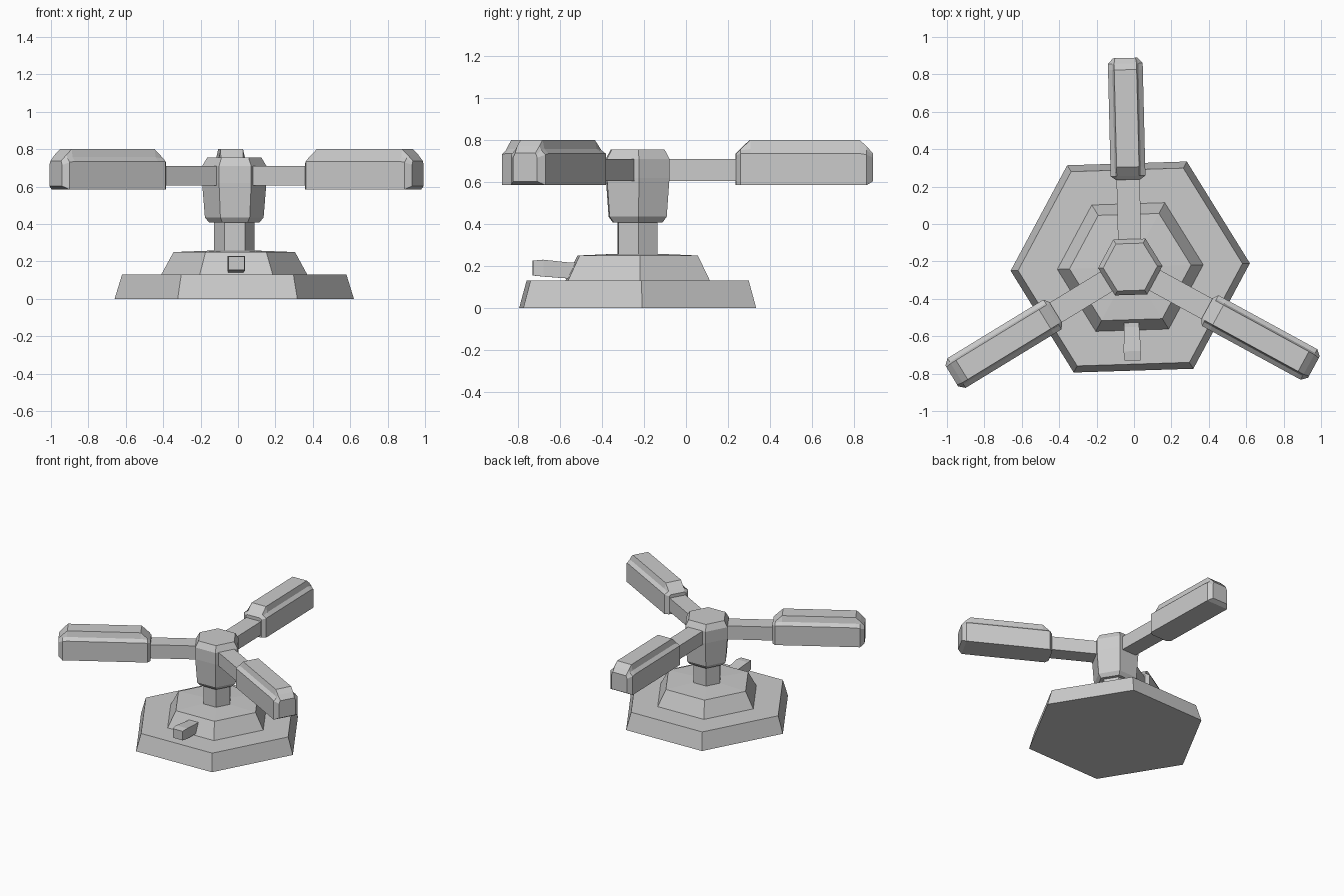
import bpy, math
from mathutils import Matrix, Vector

if "Cube" in bpy.data.objects:
    bpy.data.objects.remove(bpy.data.objects["Cube"])

CENTRE = Vector((-0.02, -0.23, 0))
TWIST = math.radians(1.8)


def loft(name, rings, matrix=None):
    """Skin a list of equal-sized rings and cap both ends."""
    n = len(rings[0])
    verts = [p for ring in rings for p in ring]
    faces = [(k * n + i, k * n + (i + 1) % n, (k + 1) * n + (i + 1) % n, (k + 1) * n + i)
             for k in range(len(rings) - 1) for i in range(n)]
    faces += [tuple(reversed(range(n))), tuple(range(len(verts) - n, len(verts)))]
    mesh = bpy.data.meshes.new(name)
    mesh.from_pydata(verts, [], faces)
    obj = bpy.data.objects.new(name, mesh)
    bpy.context.collection.objects.link(obj)
    if matrix:
        mesh.transform(matrix)
    return obj


def hex_stack(name, profile):
    """Six-sided turned part from (radius, height) pairs."""
    rings = [[(r * math.cos(i * math.pi / 3), r * math.sin(i * math.pi / 3), z)
              for i in range(6)] for r, z in profile]
    return loft(name, rings, Matrix.Translation(CENTRE) @ Matrix.Rotation(TWIST, 4, 'Z'))


def box_ring(d, w, z0, z1):
    return [(d, -w, z0), (d, w, z0), (d, w, z1), (d, -w, z1)]


def head_ring(d, w, zb, z1, m, z2, t, z3):
    """Stepped cross-section of a sprinkler arm head."""
    return [(d, -w, zb), (d, w, zb), (d, w, z1), (d, m, z2),
            (d, t, z3), (d, -t, z3), (d, -m, z2), (d, -w, z1)]


# Stepped base, neck and hub
hex_stack("base_plate", [(0.64, 0), (0.60, 0.13)])
hex_stack("base_tier", [(0.393, 0.125), (0.325, 0.25), (0.12, 0.258)])
hex_stack("neck", [(0.108, 0.24), (0.108, 0.42)])
hex_stack("hub", [(0.135, 0.408), (0.157, 0.435), (0.172, 0.62), (0.172, 0.71), (0.145, 0.755)])

# Three radial arms with thicker stepped heads
for k in range(3):
    angle = math.radians(91.4 + 120 * k)
    m = Matrix.Translation(CENTRE) @ Matrix.Rotation(angle, 4, 'Z')
    loft(f"arm_{k + 1}", [box_ring(0.05, 0.062, 0.605, 0.71),
                          box_ring(0.50, 0.062, 0.605, 0.71)], m)
    loft(f"arm_head_{k + 1}", [
        head_ring(0.467, 0.065, 0.585, 0.725, 0.060, 0.73, 0.055, 0.735),
        head_ring(0.487, 0.093, 0.585, 0.735, 0.070, 0.750, 0.060, 0.755),
        head_ring(0.535, 0.093, 0.585, 0.735, 0.070, 0.757, 0.060, 0.80),
        head_ring(1.055, 0.093, 0.585, 0.735, 0.070, 0.757, 0.060, 0.80),
        head_ring(1.088, 0.093, 0.585, 0.730, 0.070, 0.752, 0.060, 0.770),
        head_ring(1.118, 0.065, 0.603, 0.715, 0.060, 0.728, 0.055, 0.737)], m)

# Hose inlet on the front of the base
inlet = Matrix.Translation(CENTRE) @ Matrix.Rotation(math.radians(271.4), 4, 'Z')
loft("hose_inlet", [box_ring(0.22, 0.040, 0.140, 0.215),
                    box_ring(0.32, 0.040, 0.140, 0.216),
                    box_ring(0.45, 0.047, 0.150, 0.230),
                    box_ring(0.50, 0.042, 0.155, 0.225)], inlet)
